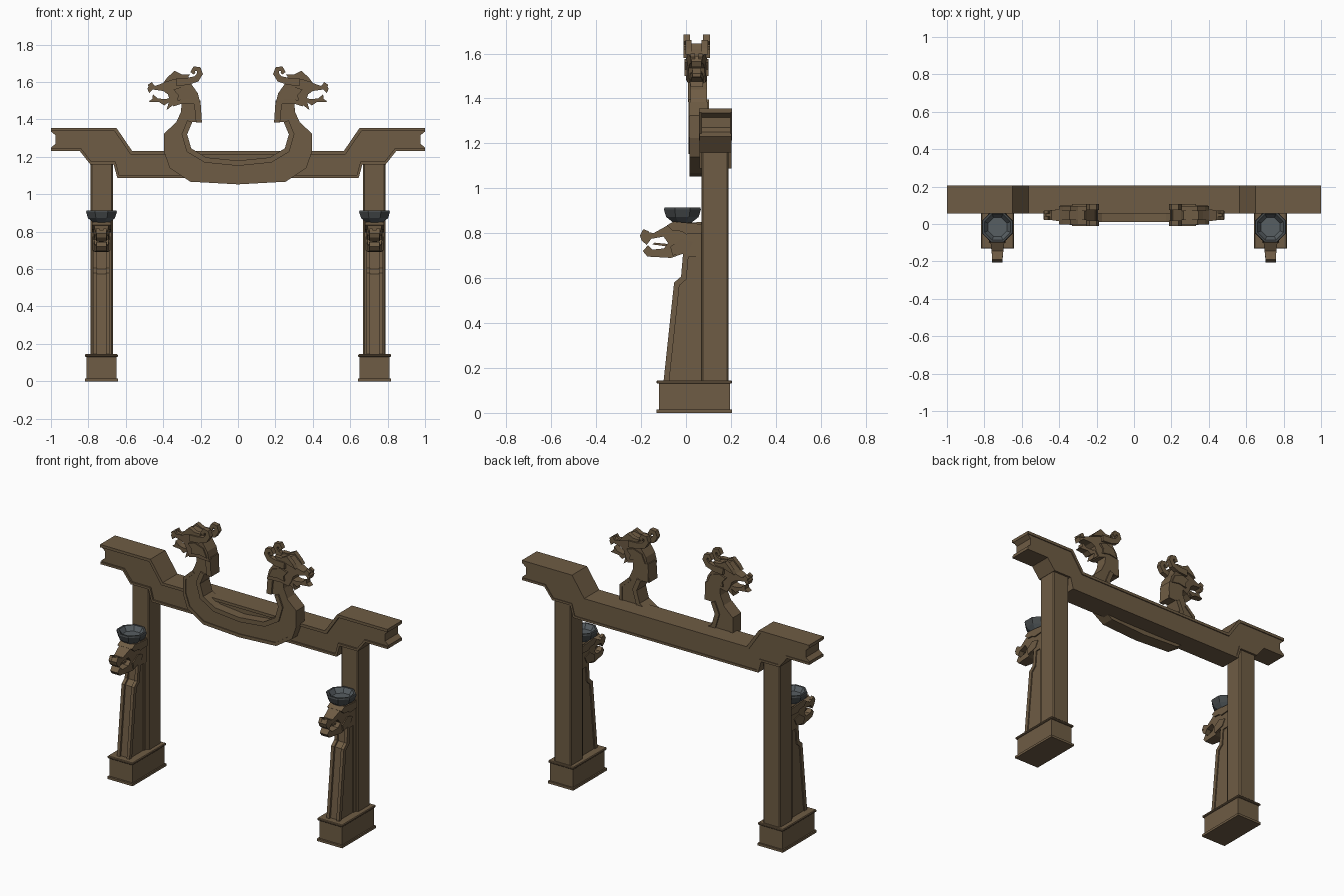
import bpy, bmesh, math
from mathutils import Vector


def material(name, rgb):
    m = bpy.data.materials.new(name)
    m.diffuse_color = (*rgb, 1)
    return m


WOOD = material("brown wood", (0.158, 0.107, 0.058))
IRON = material("dark iron", (0.060, 0.067, 0.070))
ASH = material("blue grey iron", (0.095, 0.112, 0.122))


def finish(name, bm, mats, mirror):
    bmesh.ops.recalc_face_normals(bm, faces=bm.faces)
    me = bpy.data.meshes.new(name)
    bm.to_mesh(me)
    bm.free()
    ob = bpy.data.objects.new(name, me)
    bpy.context.collection.objects.link(ob)
    for m in mats:
        me.materials.append(m)
    if mirror:
        ob.modifiers.new("mirror", 'MIRROR').use_clip = False
    return ob


def prism(name, pts, axis, c, half, mirror=False, mat=WOOD):
    """Extrude a profile along axis ('x': points are y,z / 'y': points are x,z)."""
    bm = bmesh.new()
    rings = []
    for s in (-1, 1):
        ring = []
        for u, v in pts:
            d = c + s * (half(u, v) if callable(half) else half)
            ring.append(bm.verts.new((d, u, v) if axis == 'x' else (u, d, v)))
        rings.append(ring)
        bm.faces.new(ring)
    n = len(pts)
    for i in range(n):
        j = (i + 1) % n
        bm.faces.new((rings[0][i], rings[0][j], rings[1][j], rings[1][i]))
    return finish(name, bm, [mat], mirror)


def box(name, lo, hi, bevel=0, mirror=True):
    (x0, y0, z0), (x1, y1, z1) = lo, hi
    ob = prism(name, [(x0, z0), (x1, z0), (x1, z1), (x0, z1)], 'y', (y0 + y1) / 2, (y1 - y0) / 2, mirror)
    if bevel:
        b = ob.modifiers.new("chamfer", 'BEVEL')
        b.width, b.segments = bevel, 1
    return ob


def offset(path, widths):
    """Shift an open path to its left by a width (one number or one per point)."""
    out = []
    P = [Vector(p) for p in path]
    for i, p in enumerate(P):
        w = widths[i] if isinstance(widths, list) else widths
        ns = []
        for a, b in ((i - 1, i), (i, i + 1)):
            if a >= 0 and b < len(P):
                t = (P[b] - P[a]).normalized()
                ns.append(Vector((-t.y, t.x)))
        n = sum(ns, Vector((0, 0))).normalized()
        out.append(tuple(p + n * w / max(n.dot(ns[0]), 0.5)))
    return out


def band(path, w):
    return path + offset(path, w)[::-1]


def full(half):
    return [(-x, z) for x, z in reversed(half) if x > 0] + half


# Cross beam: core with notched ends, plus projecting lips along its top and bottom
top = full([(0, 1.23), (0.565, 1.23), (0.65, 1.355), (1.0, 1.355)])
bottom = full([(0, 1.087), (0.645, 1.087), (0.665, 1.16), (0.79, 1.16), (0.845, 1.23), (1.0, 1.23)])
notch = [(1.0, 1.335), (0.975, 1.315), (0.975, 1.27), (1.0, 1.25)]
core = top + notch + bottom[::-1] + [(-x, z) for x, z in reversed(notch)]
prism("beam_core", core, 'y', 0.134, 0.065)
top_lip = prism("beam_top_lip", band(top, -0.018), 'y', 0.131, 0.074)
prism("beam_bottom_lip", band(bottom, 0.014), 'y', 0.131, 0.072)

# Worn gouges in the top of the beam
for i, (x, z) in enumerate(((0.31, 1.23), (-0.68, 1.355))):
    g = prism("gouge_cutter", [(x - 0.1, z + 0.004), (x, z - 0.011), (x + 0.1, z + 0.004)], 'y', 0.165,
              lambda u, v, z=z: 0.012 if v < z else 0.002)
    g.hide_render = True
    g.hide_viewport = True
    g.display_type = 'WIRE'
    b = top_lip.modifiers.new("gouge", 'BOOLEAN')
    b.object, b.operation, b.solver = g, 'DIFFERENCE', 'EXACT'

# Posts and plinths
CX = 0.73
box("post", (0.668, 0.068, 0.13), (0.788, 0.19, 1.17), 0.007)
box("plinth_core", (0.650, -0.12, 0.005), (0.810, 0.195, 0.14))
box("plinth_foot", (0.642, -0.132, 0), (0.818, 0.205, 0.015))
box("plinth_cap", (0.642, -0.132, 0.13), (0.818, 0.205, 0.145), 0.004)

# Sloping bracket in front of each post
front = [(-0.10, 0.14), (-0.053, 0.58), (-0.022, 0.607), (-0.013, 0.71)]
prism("bracket_core", offset(front, -0.012) + [(0.08, 0.71), (0.08, 0.14)], 'x', CX, 0.037, True)
for s in (-1, 1):
    prism("bracket_edge", band(front, -0.025), 'x', CX + s * 0.034, 0.010, True)
prism("bracket_back_rail", [(0.045, 0.14), (0.07, 0.14), (0.07, 0.70), (0.045, 0.70)], 'x', CX, 0.043, True)

# Beast head on each bracket, narrowing to the snout
head = [(0.08, 0.85), (-0.06, 0.845), (-0.10, 0.825), (-0.145, 0.80), (-0.19, 0.81), (-0.205, 0.79),
        (-0.198, 0.768), (-0.175, 0.748), (-0.155, 0.775), (-0.10, 0.785), (-0.08, 0.757), (-0.098, 0.732),
        (-0.15, 0.727), (-0.17, 0.746), (-0.192, 0.72), (-0.172, 0.696), (-0.067, 0.69), (-0.015, 0.708),
        (0.0, 0.695), (0.08, 0.695)]
prism("bracket_head", head, 'x', CX, lambda u, v: 0.044 - 0.018 * min(1, max(0, (-0.04 - u) / 0.15)), True)
brow = [(0.07, 0.84), (-0.055, 0.852), (-0.085, 0.835), (-0.06, 0.812), (-0.02, 0.808), (0.0, 0.795), (0.07, 0.80)]
prism("bracket_brow", brow, 'x', CX, 0.051, True)
jaw = [(-0.07, 0.74), (-0.02, 0.775), (0.03, 0.76), (0.01, 0.72), (-0.06, 0.70)]
prism("bracket_cheek", jaw, 'x', CX, 0.048, True)
prism("bracket_tongue", [(-0.08, 0.752), (-0.14, 0.758), (-0.15, 0.75), (-0.09, 0.742)], 'x', CX, 0.012, True)
for s in (-1, 1):
    prism("bracket_nostril", [(-0.205, 0.79), (-0.19, 0.818), (-0.165, 0.808), (-0.175, 0.785)], 'x',
          CX + s * 0.019, 0.009, True)


# Eight-sided iron fire bowls
def bowl():
    prof = [(0.045, 0.848), (0.078, 0.872), (0.089, 0.905), (0.086, 0.914), (0.074, 0.914), (0.055, 0.885)]
    bm = bmesh.new()
    rings = []
    for r, z in prof:
        rings.append([bm.verts.new((CX + r * math.cos(a), -0.016 + r * math.sin(a), z))
                      for a in (math.tau * (k + 0.5) / 8 for k in range(8))])
    for i in range(len(rings) - 1):
        for k in range(8):
            f = bm.faces.new((rings[i][k], rings[i][(k + 1) % 8], rings[i + 1][(k + 1) % 8], rings[i + 1][k]))
            f.material_index = 1 if i in (0, 4) else 0
    bm.faces.new(rings[0])
    bm.faces.new(rings[-1]).material_index = 1
    finish("fire_bowl", bm, [IRON, ASH], True)


bowl()

# Boat-shaped carving across the middle of the beam, rising into two necks
outer = [(0, 1.053), (0.255, 1.067), (0.365, 1.14), (0.395, 1.225), (0.395, 1.325), (0.33, 1.385),
         (0.305, 1.44), (0.30, 1.51)]
inner = [(0, 1.18), (0.17, 1.197), (0.25, 1.245), (0.272, 1.32), (0.245, 1.385), (0.197, 1.388), (0.20, 1.50)]
prism("boat_hull", full(inner) + full(outer)[::-1], 'y', 0.057, 0.037)
prism("boat_inner_rim", band(full(inner[:5]), -0.028), 'y', 0.057, 0.046)
prism("boat_outer_rim", band(full(outer[:6]), 0.02), 'y', 0.057, 0.042)
prism("neck_collar", [(0.193, 1.385), (0.225, 1.385), (0.235, 1.49), (0.20, 1.49)], 'y', 0.05, 0.042, True)

# Beast heads on the necks
CY = 0.047


def muzzle(u, v):
    return 0.046 - 0.024 * min(1, max(0, (u - 0.30) / 0.17))


skull = [(0.20, 1.48), (0.215, 1.54), (0.25, 1.59), (0.265, 1.63), (0.30, 1.635), (0.345, 1.645), (0.37, 1.62),
         (0.40, 1.595), (0.44, 1.58), (0.47, 1.588), (0.485, 1.565), (0.475, 1.54), (0.455, 1.56), (0.40, 1.552),
         (0.375, 1.535), (0.365, 1.505), (0.345, 1.47), (0.30, 1.485)]
prism("dragon_skull", skull, 'y', CY, muzzle, True)
lower_jaw = [(0.33, 1.525), (0.39, 1.508), (0.43, 1.513), (0.455, 1.535), (0.458, 1.51), (0.48, 1.495),
             (0.42, 1.492), (0.395, 1.475), (0.37, 1.492), (0.382, 1.45), (0.35, 1.475), (0.31, 1.485)]
prism("dragon_jaw", lower_jaw, 'y', CY, lambda u, v: muzzle(u, v) * 0.8, True)
cheek = [(0.215, 1.50), (0.24, 1.555), (0.30, 1.575), (0.345, 1.56), (0.32, 1.53), (0.325, 1.50), (0.27, 1.51)]
prism("dragon_cheek", cheek, 'y', CY, 0.053, True)
curl = [(0.33, 1.60), (0.27, 1.603), (0.222, 1.617), (0.203, 1.645), (0.210, 1.668), (0.232, 1.672), (0.243, 1.655),
        (0.232, 1.645)]
wide = [0.02, 0.019, 0.016, 0.014, 0.012, 0.011, 0.009, 0.007]
for s in (-1, 1):
    y = CY + s * 0.044
    prism("dragon_horn", offset(curl, wide) + offset(curl, [-w for w in wide])[::-1], 'y', y, 0.015, True)
    prism("dragon_brow", [(0.255, 1.64), (0.30, 1.64), (0.34, 1.66), (0.38, 1.622), (0.40, 1.595), (0.345, 1.612),
                          (0.28, 1.615)], 'y', CY + s * 0.036, 0.014, True)
    prism("dragon_nostril", [(0.445, 1.575), (0.46, 1.60), (0.482, 1.585), (0.475, 1.565)], 'y', CY + s * 0.017,
          0.009, True)
